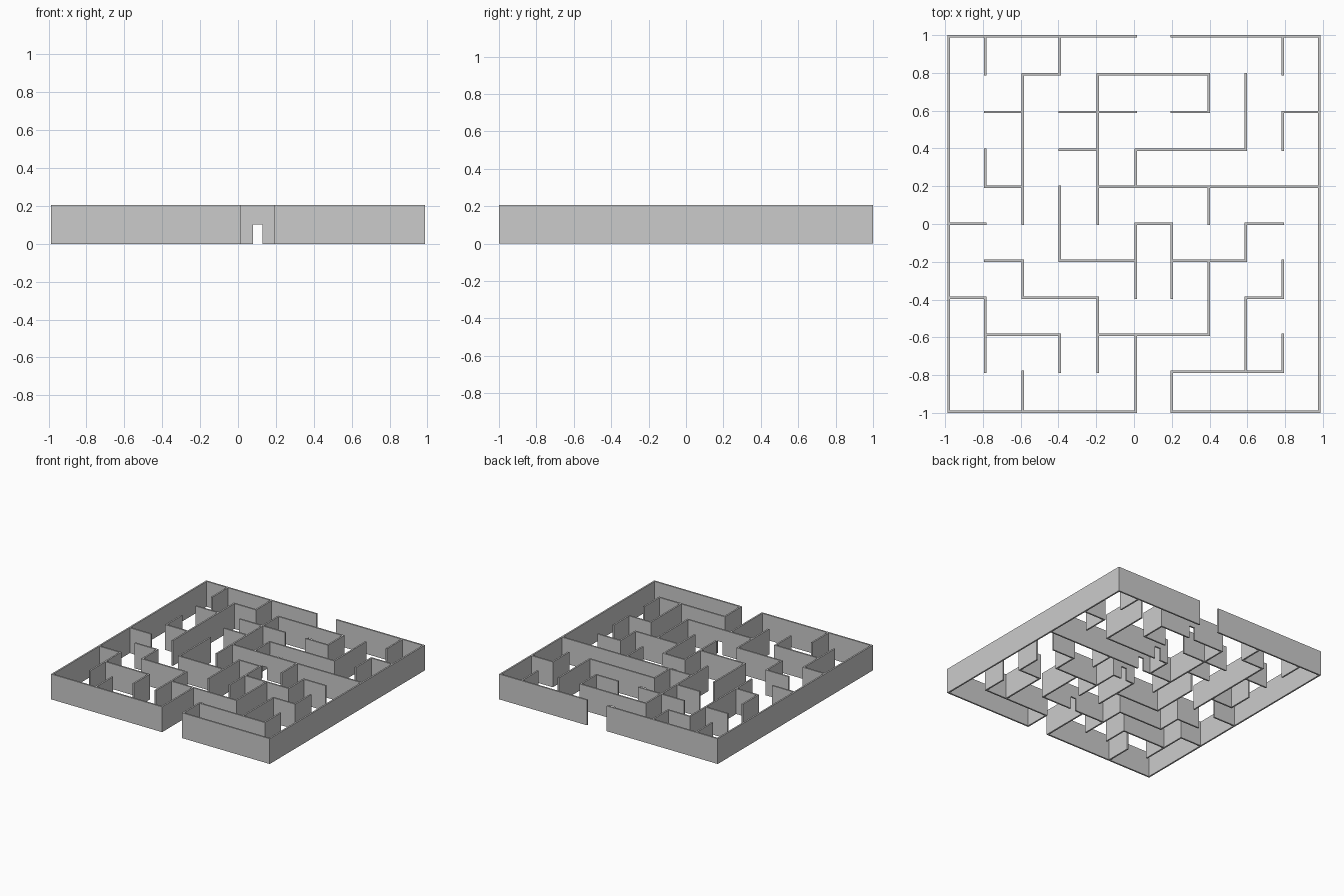
import bpy, bmesh
from mathutils import Vector

if "Cube" in bpy.data.objects:
    bpy.data.objects.remove(bpy.data.objects["Cube"])

T, H = 0.013, 0.206            # wall thickness and height
DOOR_X, DOOR_W, DOOR_H = 0.104, 0.05, 0.103
X = [-.98, -.787, -.59, -.394, -.192, .009, .2, .395, .592, .788, .98]
Y = [.9935, .793, .593, .394, .198, .002, -.195, -.391, -.587, -.783, -.9935]

# Maze plan: one line per grid line, '#' where a cell edge has a wall.
ROWS = """
#####.####
..#.###...
.#.##.#..#
...#.###..
.#..######
#....#..#.
.#.##.##..
#.##....#.
.##.###...
......###.
#####.####""".split()          # along x, back to front
COLS = """
##########
#..#...##.
.####.#..#
#...##..#.
.####..##.
...#.##.##
.....##..#
.#..#.##..
.##..#.##.
#.#...#.#.
##########""".split()          # along y, left to right


def runs(line):
    """Start and end index of each unbroken stretch of wall."""
    start = None
    for i, c in enumerate(line + "."):
        if c == "#" and start is None:
            start = i
        elif c != "#" and start is not None:
            yield start, i
            start = None


def wall(name, a, b, pos, along_x):
    """Extrude a side profile, with a small doorway where it blocks the middle aisle."""
    a, b = min(a, b) - T / 2, max(a, b) + T / 2
    prof = [(a, 0)]
    d0, d1 = DOOR_X - DOOR_W / 2, DOOR_X + DOOR_W / 2
    if along_x and a < d0 and b > d1:
        prof += [(d0, 0), (d0, DOOR_H), (d1, DOOR_H), (d1, 0)]
    prof += [(b, 0), (b, H), (a, H)]

    def place(u, z):
        return (u, pos - T / 2, z) if along_x else (pos - T / 2, u, z)

    bm = bmesh.new()
    face = bm.faces.new([bm.verts.new(place(*p)) for p in prof])
    ext = bmesh.ops.extrude_face_region(bm, geom=[face])
    moved = [g for g in ext["geom"] if isinstance(g, bmesh.types.BMVert)]
    bmesh.ops.translate(bm, verts=moved, vec=Vector((0, T, 0) if along_x else (T, 0, 0)))
    bmesh.ops.recalc_face_normals(bm, faces=bm.faces)
    me = bpy.data.meshes.new(name)
    bm.to_mesh(me)
    bm.free()
    bpy.context.collection.objects.link(bpy.data.objects.new(name, me))


# Walls running left-right
for r, line in enumerate(ROWS):
    for a, b in runs(line):
        name = "outer_wall" if r in (0, 10) else "cross_wall"
        wall(name, X[a], X[b], Y[r], True)

# Walls running front-back
for c, line in enumerate(COLS):
    for a, b in runs(line):
        name = "outer_wall" if c in (0, 10) else "long_wall"
        wall(name, Y[a], Y[b], X[c], False)
